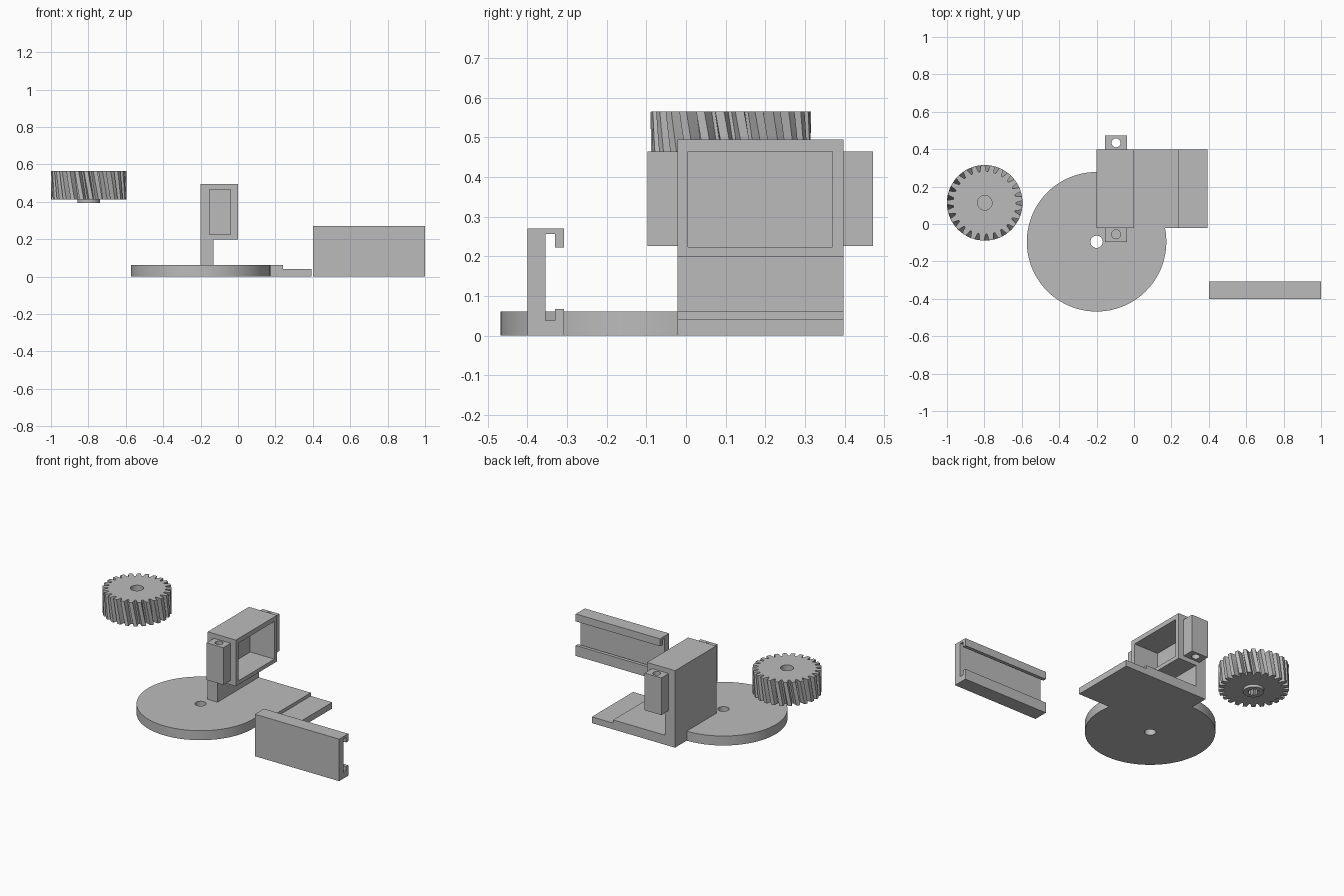
import bpy, bmesh, math

if "Cube" in bpy.data.objects:
    bpy.data.objects.remove(bpy.data.objects["Cube"])

grey = bpy.data.materials.new("plain_grey")
grey.diffuse_color = (0.5, 0.5, 0.5, 1)
grey.use_nodes = True
grey.node_tree.nodes["Principled BSDF"].inputs["Base Color"].default_value = grey.diffuse_color


def loft(name, rings):
    """Closed solid through a list of equal-length point rings."""
    bm = bmesh.new()
    loops = [[bm.verts.new(p) for p in ring] for ring in rings]
    n = len(loops[0])
    for a, b in zip(loops, loops[1:]):
        for i in range(n):
            j = (i + 1) % n
            bm.faces.new((a[i], a[j], b[j], b[i]))
    bm.faces.new(loops[0][::-1])
    bm.faces.new(loops[-1])
    bmesh.ops.recalc_face_normals(bm, faces=bm.faces)
    me = bpy.data.meshes.new(name)
    bm.to_mesh(me)
    bm.free()
    me.materials.append(grey)
    ob = bpy.data.objects.new(name, me)
    bpy.context.collection.objects.link(ob)
    return ob


def prism(name, pts, axis, lo, hi):
    """Extrude a 2D outline along x, y or z."""
    place = {"x": lambda p, t: (t, p[0], p[1]),
             "y": lambda p, t: (p[0], t, p[1]),
             "z": lambda p, t: (p[0], p[1], t)}[axis]
    return loft(name, [[place(p, t) for p in pts] for t in (lo, hi)])


def rect(x0, x1, y0, y1):
    return [(x0, y0), (x1, y0), (x1, y1), (x0, y1)]


def circle(cx, cy, r, n=48):
    return [(cx + r * math.cos(2 * math.pi * i / n),
             cy + r * math.sin(2 * math.pi * i / n)) for i in range(n)]


def cut(ob, cutter):
    """Apply a boolean difference and discard the cutter."""
    mod = ob.modifiers.new("cut", "BOOLEAN")
    mod.operation, mod.solver, mod.object = "DIFFERENCE", "EXACT", cutter
    deps = bpy.context.evaluated_depsgraph_get()
    me = bpy.data.meshes.new_from_object(ob.evaluated_get(deps))
    ob.modifiers.clear()
    ob.data = me
    bpy.data.objects.remove(cutter)


def smooth(ob):
    bpy.ops.object.select_all(action="DESELECT")
    ob.select_set(True)
    bpy.context.view_layer.objects.active = ob
    bpy.ops.object.shade_smooth_by_angle(angle=math.radians(25))


Y0, Y1 = -0.022, 0.397          # bracket depth

# Base: round table merged with a rectangular plate
cx, cy, R = -0.2, -0.095, 0.373
a0 = math.pi / 2
a1 = 2 * math.pi + math.asin((Y0 - cy) / R)
outline = [(cx + R * math.cos(a0 + (a1 - a0) * i / 90),
            cy + R * math.sin(a0 + (a1 - a0) * i / 90)) for i in range(91)]
outline += [(0.24, Y0), (0.24, Y1), (-0.2, Y1)]
base = prism("round_base", outline, "z", 0, 0.061)
cut(base, prism("cutter", circle(cx, cy, 0.033), "z", -0.1, 0.2))
smooth(base)
prism("base_step", rect(0.24, 0.392, Y0, Y1), "z", 0, 0.04)

# Upright wall carrying an open-sided box
frame = prism("box_frame", [(-0.2, 0.061), (-0.13, 0.061), (-0.13, 0.198), (0, 0.198),
                            (0, 0.495), (-0.2, 0.495)], "y", Y0, Y1)
cut(frame, prism("cutter", rect(0.005, 0.37, 0.223, 0.465), "x", -0.172, 0.1))

# Screw tabs on both ends of the box
for side, lo, hi, hole in (("front", -0.097, Y0, -0.055), ("back", Y1, 0.472, 0.434)):
    tab = prism(side + "_tab", rect(-0.155, -0.037, lo, hi), "z", 0.226, 0.465)
    cut(tab, prism("cutter", circle(-0.096, hole, 0.024, 32), "z", 0.1, 0.6))
    smooth(tab)

# Slide rail with hooked lips
prism("rail", [(-0.4, 0), (-0.308, 0), (-0.308, 0.067), (-0.33, 0.067), (-0.33, 0.038),
               (-0.354, 0.038), (-0.354, 0.256), (-0.33, 0.256), (-0.33, 0.222),
               (-0.308, 0.222), (-0.308, 0.27), (-0.4, 0.27)], "x", 0.4, 1.0)

# Helical gear
gx, gy, teeth = -0.798, 0.113, 25
z0, z1, twist, layers = 0.412, 0.565, math.radians(-8), 6
tooth = [(-0.40, 0.168), (-0.22, 0.202), (0.22, 0.202), (0.40, 0.168)]
rings = []
for k in range(layers + 1):
    t = k / layers
    ring = []
    for i in range(teeth):
        for off, r in tooth:
            a = 2 * math.pi * (i + off) / teeth + twist * t
            ring.append((gx + r * math.cos(a), gy + r * math.sin(a), z0 + (z1 - z0) * t))
    rings.append(ring)
gear = loft("gear", rings)
hub = prism("gear_hub", circle(gx, gy, 0.06), "z", 0.395, z0)
cut(gear, prism("cutter", circle(gx, gy, 0.039), "z", 0.505, 0.7))

# Splined shaft socket under the hub
star = [(gx + r * math.cos(math.pi * i / 12), gy + r * math.sin(math.pi * i / 12))
        for i in range(24) for r in [0.036 if i % 2 else 0.028]]
for ob in (gear, hub):
    cut(ob, prism("cutter", star, "z", 0.3, 0.46))
    smooth(ob)
